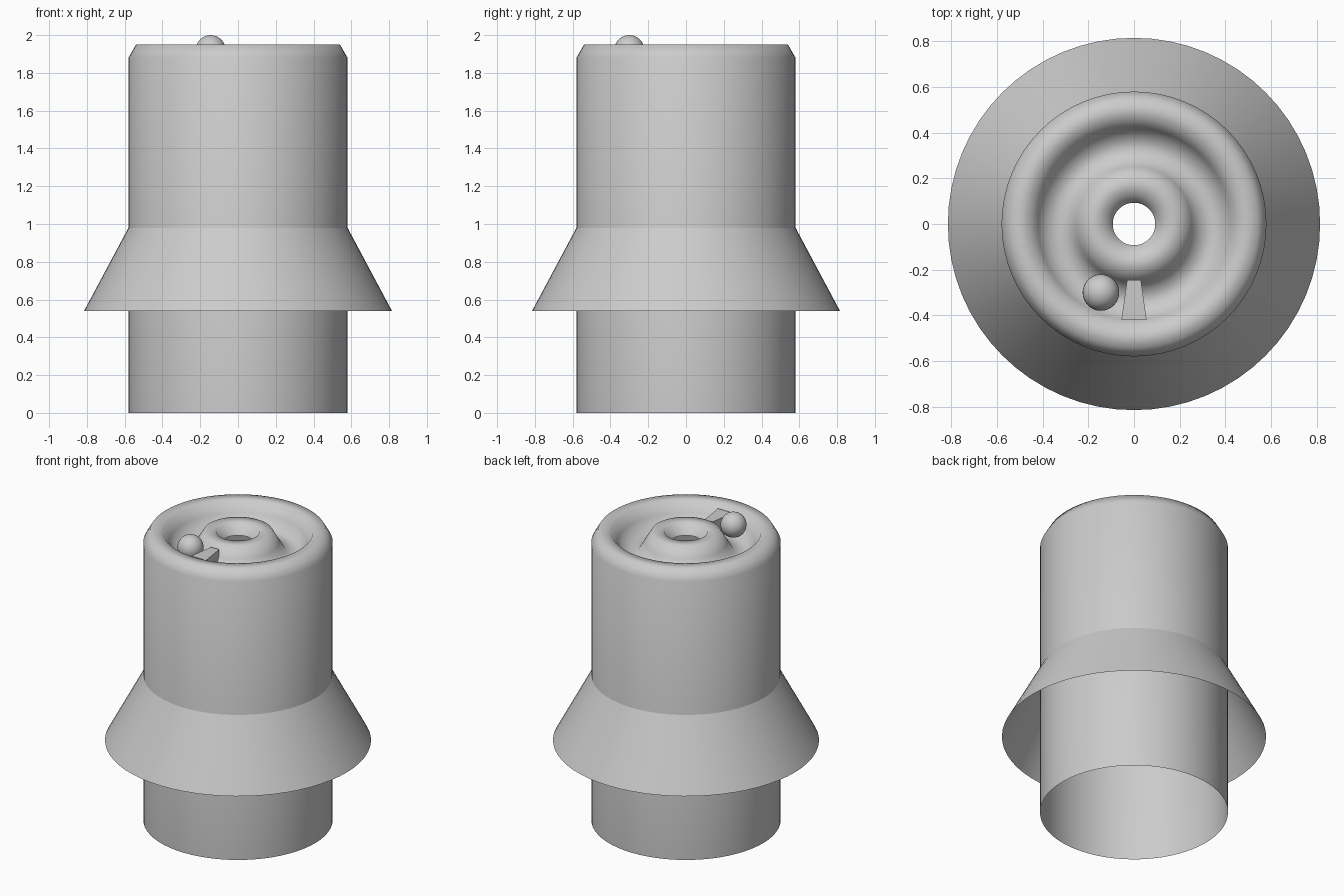
import bpy
import bmesh
from math import cos, sin, pi, radians

old = bpy.data.objects.get("Cube")
if old:
    bpy.data.objects.remove(old, do_unlink=True)

grey = bpy.data.materials.new("plain grey")
grey.use_nodes = True
colour = (0.6, 0.6, 0.6, 1)
grey.diffuse_color = colour
grey.node_tree.nodes["Principled BSDF"].inputs["Base Color"].default_value = colour

STEPS = 64
RIM_Z = 1.88      # height where the rounded rings meet the groove
TUBE = 0.08       # half width of each ring
GROOVE_R = 0.335


def add_object(name, bm, smooth_angle=None):
    bmesh.ops.recalc_face_normals(bm, faces=bm.faces)
    mesh = bpy.data.meshes.new(name)
    bm.to_mesh(mesh)
    bm.free()
    mesh.materials.append(grey)
    obj = bpy.data.objects.new(name, mesh)
    bpy.context.collection.objects.link(obj)
    if smooth_angle:
        bpy.ops.object.select_all(action="DESELECT")
        obj.select_set(True)
        bpy.context.view_layer.objects.active = obj
        bpy.ops.object.shade_smooth_by_angle(angle=radians(smooth_angle))
    return obj


def revolve(name, profile, smooth_angle):
    """Spin an open (radius, height) profile around z."""
    bm = bmesh.new()
    verts = [bm.verts.new((r, 0, z)) for r, z in profile]
    edges = [bm.edges.new(pair) for pair in zip(verts, verts[1:])]
    bmesh.ops.spin(bm, geom=verts + edges, cent=(0, 0, 0), axis=(0, 0, 1),
                   angle=2 * pi, steps=STEPS, use_merge=True)
    bmesh.ops.remove_doubles(bm, verts=bm.verts, dist=0.0005)
    # the profile runs inward from the outside, so its first wall faces out
    obj = add_object(name, bm, smooth_angle)
    side = max(obj.data.polygons, key=lambda p: p.center.xy.length)
    if side.normal.xy.dot(side.center.xy) < 0:
        obj.data.flip_normals()
    return obj


def half_ring(centre, sign):
    """Three-sided arch (sign 1) or trough (sign -1), outside to inside."""
    return [(centre + TUBE * cos(i * pi / 3), RIM_Z + sign * TUBE * sin(i * pi / 3))
            for i in range(4)]


# Open tube whose top folds into a rounded rim, a groove and an inner ring
profile = [(0.58, 0)] + half_ring(0.5, 1)
profile += half_ring(GROOVE_R, -1)[1:3] + half_ring(0.173, 1)
revolve("body", profile, 65)

# Thin flared skirt, open underneath
revolve("skirt", [(0.815, 0.54), (0.58, 0.98)], 40)

# Ball resting in the groove
ball = bmesh.new()
bmesh.ops.create_uvsphere(ball, u_segments=32, v_segments=16, radius=TUBE)
bmesh.ops.translate(ball, verts=ball.verts, vec=(-0.145, -0.30, 1.92))
add_object("ball", ball, 60)

# Tapered stop block across the groove
stop = bmesh.new()
bmesh.ops.create_cube(stop, size=1)
for v in stop.verts:
    outer = v.co.y < 0
    v.co.x *= 0.11 if outer else 0.06
    v.co.y = -0.42 if outer else -0.245
    v.co.z = 1.93 if v.co.z > 0 else 1.81
add_object("stop_block", stop)
